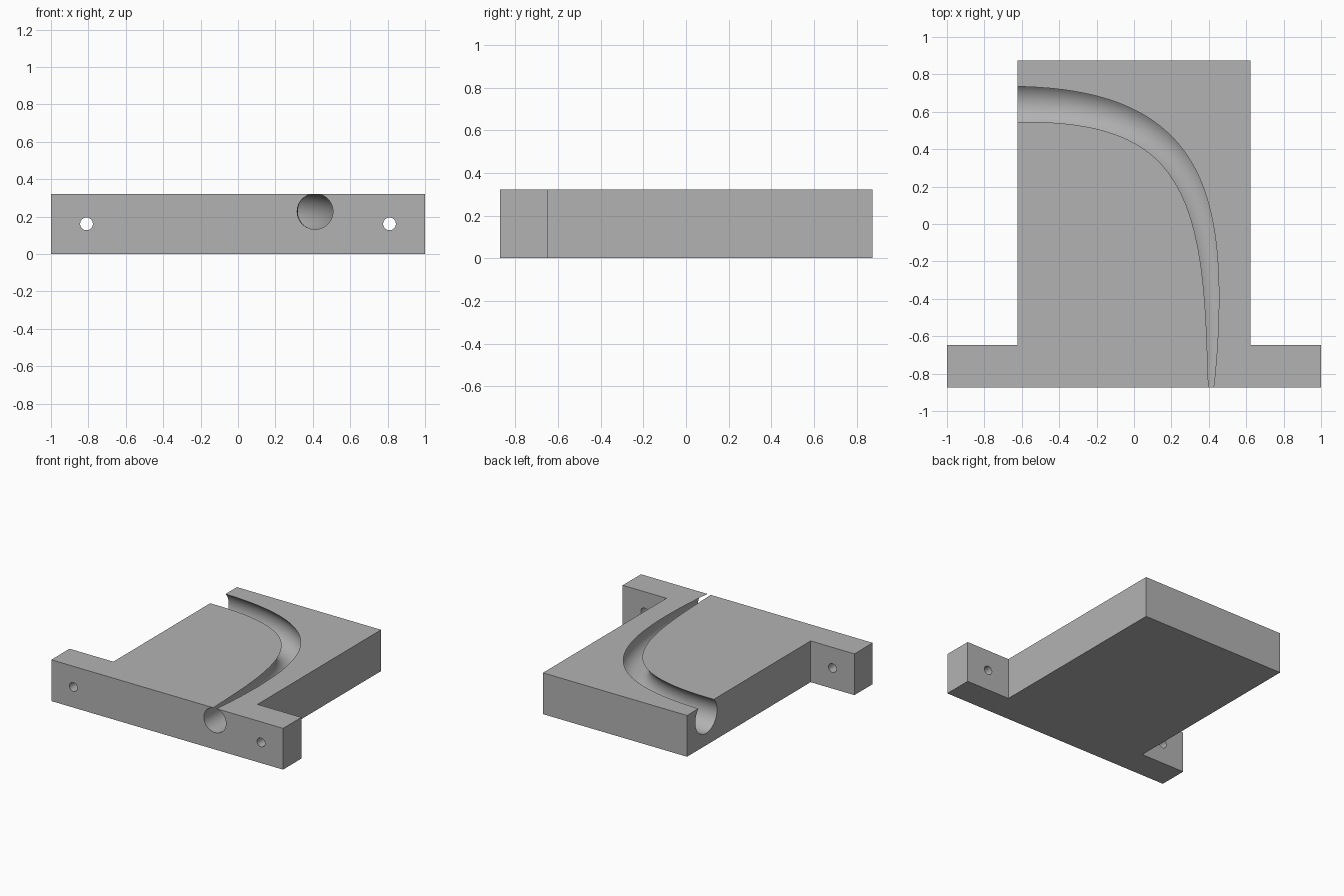
import bpy, bmesh, math
from mathutils import Vector, Matrix

old = bpy.data.objects.get("Cube")
if old:
    bpy.data.objects.remove(old, do_unlink=True)

HEIGHT = 0.322
FRONT, BACK = -0.873, 0.875
FLANGE_BACK = -0.648

grey = bpy.data.materials.new("plain grey")
grey.use_nodes = True
colour = (0.45, 0.45, 0.45, 1)
grey.diffuse_color = colour
grey.node_tree.nodes["Principled BSDF"].inputs["Base Color"].default_value = colour


def add_object(name, bm):
    bmesh.ops.recalc_face_normals(bm, faces=bm.faces)
    mesh = bpy.data.meshes.new(name)
    bm.to_mesh(mesh)
    bm.free()
    mesh.materials.append(grey)
    obj = bpy.data.objects.new(name, mesh)
    bpy.context.collection.objects.link(obj)
    return obj


# T-shaped block: body with two mounting flanges at the front
half = [(1, FRONT), (1, FLANGE_BACK), (0.622, FLANGE_BACK), (0.622, BACK)]
outline = half + [(-x, y) for x, y in reversed(half)]
bm = bmesh.new()
base = bm.faces.new([bm.verts.new((x, y, 0)) for x, y in outline])
top = bmesh.ops.extrude_face_region(bm, geom=[base])["geom"]
bmesh.ops.translate(bm, vec=(0, 0, HEIGHT),
                    verts=[v for v in top if isinstance(v, bmesh.types.BMVert)])
block = add_object("channel_block", bm)

# Widening round channel along a cubic curve, slightly overshooting both ends
P = [Vector(p) for p in ((0.412, FRONT, 0.2275), (0.45, 0.13, 0.2275),
                         (0.345, 0.64, 0.2275), (-0.622, 0.64, 0.2275))]
R_START, R_END = 0.0955, 0.134
STEPS, SIDES = 72, 64


def point(t):
    u = 1 - t
    return P[0]*u**3 + P[1]*3*u*u*t + P[2]*3*u*t*t + P[3]*t**3


bm = bmesh.new()
rings = []
for i in range(STEPS + 1):
    t = -0.03 + 1.06 * i / STEPS
    tangent = (point(t + 0.001) - point(t - 0.001)).normalized()
    side = tangent.cross(Vector((0, 0, 1)))
    r = R_START + (R_END - R_START) * t
    ring = []
    for k in range(SIDES):
        a = math.tau * k / SIDES
        ring.append(bm.verts.new(point(t) + side * r * math.cos(a)
                                 + Vector((0, 0, r * math.sin(a)))))
    rings.append(ring)
for a, b in zip(rings, rings[1:]):
    for k in range(SIDES):
        n = (k + 1) % SIDES
        bm.faces.new((a[k], a[n], b[n], b[k]))
bm.faces.new(rings[0])
bm.faces.new(rings[-1])
cutters = [add_object("channel_cutter", bm)]

# Bolt holes through the flanges
for name, x in (("left_hole_cutter", 0.81), ("right_hole_cutter", -0.81)):
    bm = bmesh.new()
    place = Matrix.Translation((x, -0.76, HEIGHT / 2)) @ Matrix.Rotation(math.pi / 2, 4, 'X')
    bmesh.ops.create_cone(bm, cap_ends=True, segments=40, radius1=0.034,
                          radius2=0.034, depth=0.4, matrix=place)
    cutters.append(add_object(name, bm))

# Cut everything, then drop the cutters
bpy.ops.object.select_all(action='DESELECT')
block.select_set(True)
bpy.context.view_layer.objects.active = block
for cutter in cutters:
    cutter.hide_render = True
    mod = block.modifiers.new(cutter.name, 'BOOLEAN')
    mod.operation = 'DIFFERENCE'
    mod.solver = 'EXACT'
    mod.object = cutter
    bpy.ops.object.modifier_apply(modifier=mod.name)
    bpy.data.objects.remove(cutter, do_unlink=True)

bpy.ops.object.shade_smooth_by_angle(angle=math.radians(30))
